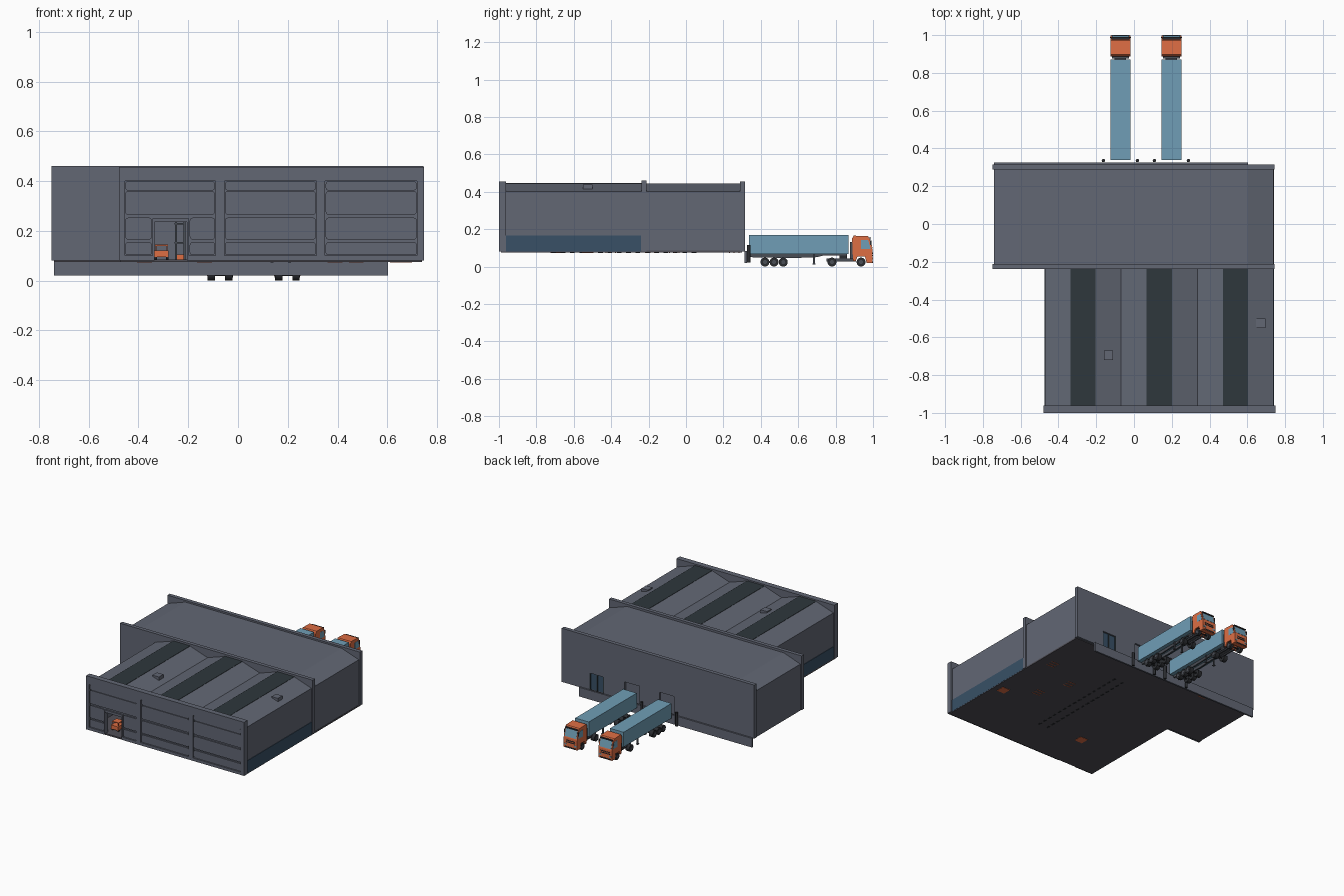
import bpy, bmesh, math
from mathutils import Vector, Matrix

if "Cube" in bpy.data.objects:
    bpy.data.objects.remove(bpy.data.objects["Cube"])


def mat(name, r, g, b):
    lin = [((c / 255 + 0.055) / 1.055) ** 2.4 for c in (r, g, b)]
    m = bpy.data.materials.new(name)
    m.diffuse_color = (*lin, 1)
    m.use_nodes = True
    m.node_tree.nodes["Principled BSDF"].inputs["Base Color"].default_value = m.diffuse_color
    return m


GREY = mat("wall grey", 98, 103, 116)
FLOOR = mat("floor grey", 80, 78, 86)
DARK = mat("dark skylight", 46, 55, 60)
NAVY = mat("navy glass", 56, 80, 102)
BLUE = mat("trailer blue", 112, 158, 182)
ORANGE = mat("orange paint", 222, 110, 68)
BLACK = mat("black rubber", 42, 44, 48)
STEEL = mat("chassis grey", 74, 78, 86)


def finish(bm, name, m):
    bmesh.ops.recalc_face_normals(bm, faces=bm.faces)
    me = bpy.data.meshes.new(name)
    bm.to_mesh(me)
    bm.free()
    me.materials.append(m)
    ob = bpy.data.objects.new(name, me)
    bpy.context.collection.objects.link(ob)
    return ob


def box(name, x, y, z, m):
    """Box from (min, max) pairs."""
    bm = bmesh.new()
    c = [(a + b) / 2 for a, b in (x, y, z)]
    s = [abs(b - a) for a, b in (x, y, z)]
    bmesh.ops.create_cube(bm, size=1, matrix=Matrix.Translation(c) @ Matrix.Diagonal((*s, 1)))
    return finish(bm, name, m)


def prism(name, pts, lo, hi, axis, m):
    """Extrude a profile along x (points are y,z) or along y (points are x,z)."""
    def put(p, t):
        return (t, p[0], p[1]) if axis == 'x' else (p[0], t, p[1])
    bm = bmesh.new()
    f = bm.faces.new([bm.verts.new(put(p, lo)) for p in pts])
    ext = bmesh.ops.extrude_face_region(bm, geom=[f])
    d = Vector((hi - lo, 0, 0)) if axis == 'x' else Vector((0, hi - lo, 0))
    bmesh.ops.translate(bm, vec=d, verts=[v for v in ext["geom"] if isinstance(v, bmesh.types.BMVert)])
    return finish(bm, name, m)


def cyl(name, c, r, length, axis, m, seg=20):
    bm = bmesh.new()
    rot = Matrix.Rotation(math.pi / 2, 4, 'Y') if axis == 'x' else Matrix()
    bmesh.ops.create_cone(bm, cap_ends=True, segments=seg, radius1=r, radius2=r, depth=length,
                          matrix=Matrix.Translation(c) @ rot)
    for f in bm.faces:
        f.smooth = len(f.verts) == 4
    for e in bm.edges:
        e.smooth = all(f.smooth for f in e.link_faces)
    return finish(bm, name, m)


def cut(ob, x, y, z):
    """Cut a box out of an object and discard the cutter."""
    c = box("cutter", x, y, z, GREY)
    mod = ob.modifiers.new("cut", 'BOOLEAN')
    mod.object, mod.operation, mod.solver = c, 'DIFFERENCE', 'EXACT'
    dg = bpy.context.evaluated_depsgraph_get()
    me = bpy.data.meshes.new_from_object(ob.evaluated_get(dg))
    ob.modifiers.clear()
    ob.data = me
    bpy.data.objects.remove(c)


def rounded_panel(name, x, z, y, m, r=0.012):
    """Front panel with rounded corners."""
    pts = []
    for cx, cz, a0 in ((x[1] - r, z[1] - r, 0), (x[0] + r, z[1] - r, 90),
                       (x[0] + r, z[0] + r, 180), (x[1] - r, z[0] + r, 270)):
        for k in range(4):
            a = math.radians(a0 + 30 * k)
            pts.append((cx + r * math.cos(a), cz + r * math.sin(a)))
    return prism(name, pts, y[0], y[1], 'y', m)


# floors
box("front_floor", (-0.475, 0.74), (-0.99, -0.22), (0.075, 0.085), FLOOR)
box("rear_floor", (-0.74, 0.74), (-0.22, 0.3), (0.075, 0.085), FLOOR)

# front facade with three recessed bays and one gateway
BAYS = ((-0.455, -0.09), (-0.055, 0.315), (0.35, 0.72))
GATE = (-0.34, -0.2)
facade = box("front_facade", (-0.478, 0.748), (-1.0, -0.962), (0.08, 0.456), GREY)
for b in BAYS:
    cut(facade, b, (-1.1, -0.985), (0.1, 0.4))
cut(facade, GATE, (-1.1, -0.9), (0.07, 0.25))
for i, (a, b) in enumerate(BAYS):
    for z in ((0.362, 0.399), (0.265, 0.359), (0.165, 0.253), (0.102, 0.155)):
        parts = [(a + 0.002, b - 0.002)]
        if i == 0 and z[0] < 0.25:
            parts = [(a + 0.002, GATE[0] - 0.006), (GATE[1] + 0.006, b - 0.002)]
        for p in parts:
            rounded_panel("facade_panel", p, z, (-0.994, -0.984), GREY)
for x in GATE:
    box("gate_jamb", (x - 0.004, x + 0.004), (-0.998, -0.962), (0.08, 0.25), GREY)
box("gate_lintel", GATE, (-0.996, -0.966), (0.235, 0.252), GREY)

# side walls, middle wall
box("right_wall", (0.724, 0.738), (-0.965, 0.3), (0.08, 0.402), GREY)
box("left_front_wall", (-0.472, -0.458), (-0.965, -0.22), (0.08, 0.402), GREY)
box("left_rear_wall", (-0.742, -0.728), (-0.22, 0.3), (0.08, 0.402), GREY)
middle = box("middle_wall", (-0.75, 0.745), (-0.237, -0.211), (0.08, 0.46), GREY)
cut(middle, (-0.4, 0.68), (-0.3, -0.1), (0.07, 0.3))
for x in ((0.737, 0.741), (-0.475, -0.471)):
    box("navy_wall_strip", x, (-0.962, -0.24), (0.08, 0.167), NAVY)

# back wall with personnel door and two loading docks
DOCKS = (-0.072, 0.198)
back = box("back_wall", (-0.75, 0.745), (0.288, 0.315), (0.08, 0.456), GREY)
for x, top in ((DOCKS[0], 0.21), (DOCKS[1], 0.21), (0.473, 0.2)):
    cut(back, (x - 0.057, x + 0.057), (0.303, 0.4), (0.07, top))
box("back_door", (0.418, 0.528), (0.302, 0.306), (0.085, 0.198), NAVY)
for x in (0.42, 0.473, 0.526):
    box("back_door_post", (x - 0.004, x + 0.004), (0.302, 0.312), (0.083, 0.2), DARK)
box("dock_foundation", (-0.74, 0.603), (0.314, 0.326), (0.02, 0.084), GREY)

# roofs: three trapezoid bays in front, one wide bay behind
EDGE = [-0.472, -0.07, 0.335, 0.738]
LOW, HIGH = 0.4, 0.445
prof = [(EDGE[0], 0.385)]
for a, b in zip(EDGE, EDGE[1:]):
    prof += [(a, LOW), (a + 0.135, HIGH), (b - 0.135, HIGH)]
    box("roof_skylight", (a + 0.135, b - 0.135), (-0.963, -0.236), (HIGH - 0.001, HIGH + 0.002), DARK)
prof += [(EDGE[3], LOW), (EDGE[3], 0.385)]
prism("front_roof", prof, -0.963, -0.235, 'y', GREY)
prism("rear_roof", [(-0.742, 0.385), (-0.742, LOW), (-0.61, HIGH), (0.603, HIGH), (0.738, LOW), (0.738, 0.385)],
      -0.213, 0.29, 'y', GREY)

# tall machines whose tops show on the roof and whose bases show under the floor
for x, y in ((-0.135, -0.695), (0.67, -0.525)):
    box("roof_unit", (x - 0.025, x + 0.025), (y - 0.025, y + 0.025), (0.395, 0.438), GREY)
    box("machine_base", (x - 0.03, x + 0.03), (y - 0.03, y + 0.03), (0.073, 0.1), ORANGE)

# floor fixings seen from below
for x, y in ((0.39, -0.22), (-0.375, 0.23), (0.475, -0.43), (0.64, -0.09)):
    for k in range(3):
        box("floor_rail", (x - 0.03, x + 0.03), (y + k * 0.025, y + k * 0.025 + 0.005), (0.0735, 0.088), ORANGE)
for x in (0.13, 0.2):
    for k in range(16):
        y = -0.72 + k * 0.05
        box("rack_foot", (x, x + 0.012), (y, y + 0.025), (0.0735, 0.088), BLACK)

# storage racks inside
for x in (-0.25, -0.215):
    for y in (-0.85, -0.6, -0.35):
        box("rack_post", (x - 0.004, x + 0.004), (y - 0.004, y + 0.004), (0.085, 0.235), STEEL)
for z in (0.15, 0.225):
    box("rack_shelf", (-0.255, -0.21), (-0.86, -0.34), (z, z + 0.006), STEEL)
for y in (-0.82, -0.7, -0.5):
    box("rack_crate", (-0.25, -0.215), (y, y + 0.06), (0.085, 0.105), ORANGE)

# forklift inside the gateway
box("forklift_body", (-0.335, -0.28), (-0.93, -0.86), (0.095, 0.122), ORANGE)
box("forklift_roof", (-0.333, -0.282), (-0.92, -0.87), (0.14, 0.146), ORANGE)
for x in (-0.33, -0.285):
    for y in (-0.917, -0.873):
        box("forklift_pillar", (x - 0.002, x + 0.002), (y - 0.002, y + 0.002), (0.12, 0.142), ORANGE)
        cyl("forklift_wheel", (x, y, 0.094), 0.01, 0.01, 'x', BLACK, 12)


def wheels(y, cx, wide):
    for s in (-1, 1):
        cyl("wheel", (cx + s * (0.05 - wide / 2), y, 0.024), 0.024, wide, 'x', BLACK)
        cyl("wheel_hub", (cx + s * 0.05, y, 0.024), 0.011, 0.003, 'x', STEEL, 12)
    cyl("axle", (cx, y, 0.024), 0.005, 0.08, 'x', BLACK, 8)


CAB = [(0.893, 0.03), (0.888, 0.15), (0.897, 0.165), (0.972, 0.163), (0.982, 0.15), (0.998, 0.088),
       (0.998, 0.018), (0.966, 0.018), (0.957, 0.053), (0.916, 0.053), (0.908, 0.03)]
for cx in DOCKS:
    # trailer
    box("trailer_body", (cx - 0.0525, cx + 0.0525), (0.338, 0.87), (0.066, 0.17), BLUE)
    for s in (-1, 1):
        prism("trailer_beam", [(0.345, 0.067), (0.345, 0.05), (0.56, 0.045), (0.7, 0.05), (0.74, 0.06), (0.86, 0.06),
                               (0.86, 0.067)], cx + s * 0.02 - 0.005, cx + s * 0.02 + 0.005, 'x', STEEL)
        box("landing_leg", (cx + s * 0.032 - 0.004, cx + s * 0.032 + 0.004), (0.68, 0.689), (0.014, 0.066), STEEL)
        box("landing_foot", (cx + s * 0.032 - 0.007, cx + s * 0.032 + 0.007), (0.676, 0.693), (0.01, 0.015), STEEL)
        # side window, mirror, tractor frame and lamps
        w = cx + s * 0.0525
        prism("cab_side_window", [(0.936, 0.095), (0.936, 0.142), (0.974, 0.142), (0.987, 0.095)],
              w - 0.001, w + 0.001, 'x', BLUE)
        box("cab_mirror", (w - 0.003, w + 0.003), (0.985, 0.991), (0.115, 0.14), BLACK)
        box("tractor_rail", (cx + s * 0.02 - 0.005, cx + s * 0.02 + 0.005), (0.75, 0.91), (0.028, 0.042), STEEL)
        box("headlamp", (cx + s * 0.038 - 0.009, cx + s * 0.038 + 0.009), (0.997, 0.9995), (0.038, 0.048), BLUE)
    for y in (0.422, 0.471, 0.52):
        wheels(y, cx, 0.03)
    # tractor
    box("fifth_wheel", (cx - 0.025, cx + 0.025), (0.82, 0.86), (0.042, 0.062), BLACK)
    box("tractor_deck", (cx - 0.03, cx + 0.03), (0.755, 0.9), (0.036, 0.043), STEEL)
    wheels(0.78, cx, 0.03)
    wheels(0.936, cx, 0.02)
    prism("cab", CAB, cx - 0.0525, cx + 0.0525, 'x', ORANGE)
    box("cab_rear_panel", (cx - 0.045, cx + 0.045), (0.876, 0.892), (0.04, 0.13), STEEL)
    prism("windscreen", [(0.9835, 0.147), (0.9965, 0.096), (0.998, 0.096), (0.985, 0.147)],
          cx - 0.045, cx + 0.045, 'x', BLUE)
    box("sun_visor", (cx - 0.048, cx + 0.048), (0.976, 0.99), (0.15, 0.156), BLACK)
    for z in (0.056, 0.068):
        box("grille_bar", (cx - 0.035, cx + 0.035), (0.997, 1.0), (z, z + 0.006), BLACK)
    box("bumper_slot", (cx - 0.04, cx + 0.04), (0.997, 1.0), (0.02, 0.028), BLACK)
    # dock guide posts
    for s in (-1, 1):
        cyl("dock_post", (cx + s * 0.09, 0.336, 0.068), 0.009, 0.095, 'z', BLACK, 16)
